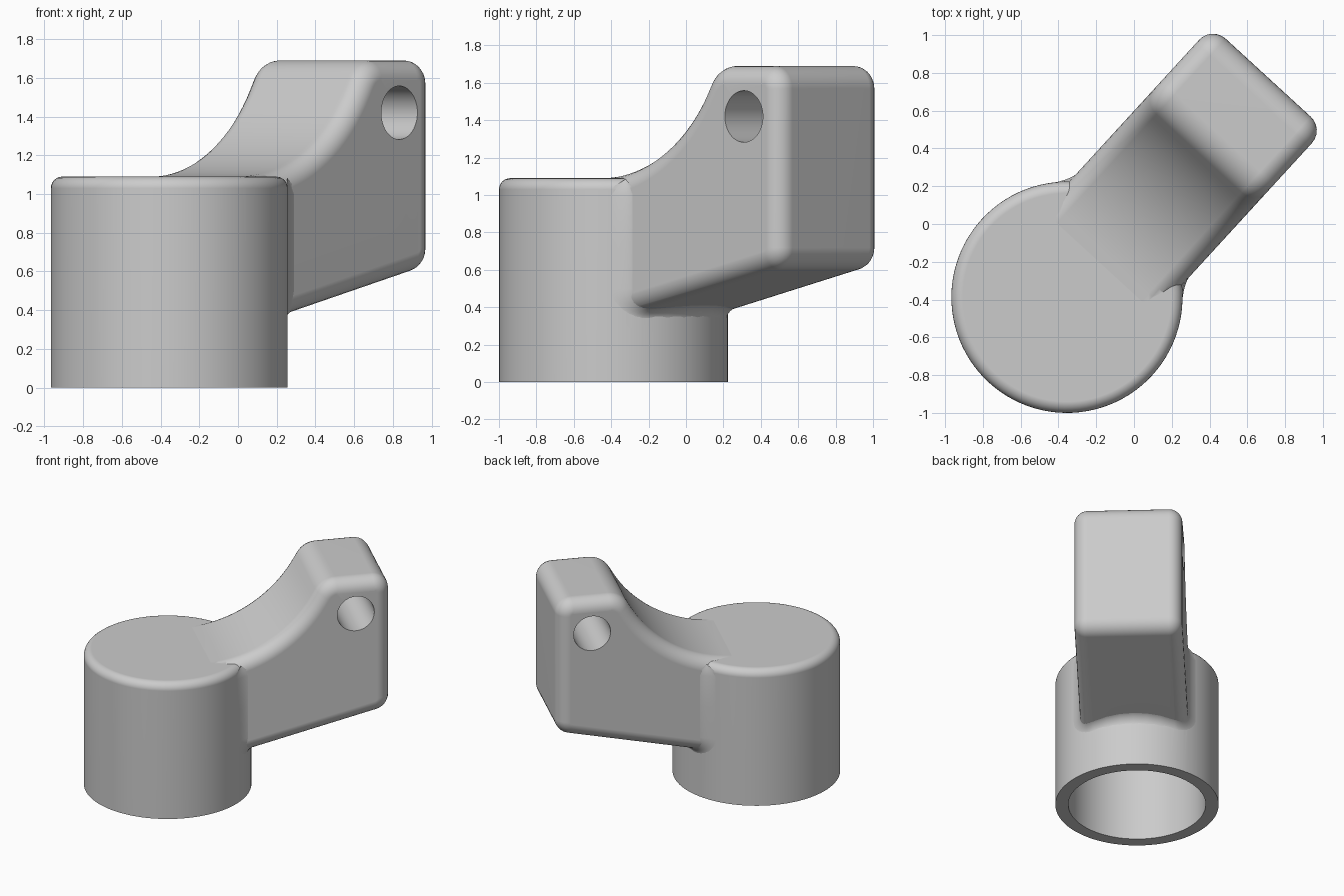
import bpy, bmesh, math
from mathutils import Matrix, Vector

if "Cube" in bpy.data.objects:
    bpy.data.objects.remove(bpy.data.objects["Cube"])

CENTRE = Vector((-0.355, -0.388, 0))      # socket axis
ANGLE = math.radians(47.5)                # heading of the arm
RADIUS, HEIGHT, BORE = 0.612, 1.09, 0.515
HALF, ROUND = 0.405, 0.10                 # arm half width and edge rounding
FRAME = Matrix.Translation(CENTRE) @ Matrix.Rotation(ANGLE, 4, 'Z')

grey = bpy.data.materials.new("plain grey")
grey.use_nodes = True
grey.diffuse_color = (0.6, 0.6, 0.6, 1)
grey.node_tree.nodes["Principled BSDF"].inputs["Base Color"].default_value = (0.6, 0.6, 0.6, 1)


def make(name, bm):
    """Turn a bmesh in the arm's frame (u along, v across) into an object."""
    bmesh.ops.recalc_face_normals(bm, faces=bm.faces)
    mesh = bpy.data.meshes.new(name)
    bm.to_mesh(mesh)
    bm.free()
    mesh.materials.append(grey)
    ob = bpy.data.objects.new(name, mesh)
    bpy.context.collection.objects.link(ob)
    ob.matrix_world = FRAME
    return ob


def loft(bm, rings, closed=True, caps=True):
    rows = [[bm.verts.new(p) for p in ring] for ring in rings]
    for a, b in zip(rows, rows[1:]):
        count = len(a)
        for i in range(count if closed else count - 1):
            j = (i + 1) % count
            bm.faces.new((a[i], a[j], b[j], b[i]))
    if caps:
        bm.faces.new(rows[0])
        bm.faces.new(rows[-1])
    return bm


def circle(r, z, sides=96):
    return [(r * math.cos(i * math.tau / sides), r * math.sin(i * math.tau / sides), z)
            for i in range(sides)]


def rounded(prev, corner, nxt, r, steps=8):
    """Points of a rounded profile corner."""
    a, b = (prev - corner).normalized(), (nxt - corner).normalized()
    half = a.angle(b) / 2
    mid = corner + (a + b).normalized() * r / math.sin(half)
    start = corner + a * r / math.tan(half) - mid
    end = corner + b * r / math.tan(half) - mid
    first = math.atan2(start.y, start.x)
    turn = math.atan2(start.x * end.y - start.y * end.x, start.dot(end))
    angles = [first + turn * i / steps for i in range(steps + 1)]
    return [mid + r * Vector((math.cos(t), math.sin(t))) for t in angles]


def inset(points, d):
    out = []
    for i, p in enumerate(points):
        e1 = (p - points[i - 1]).normalized()
        e2 = (points[(i + 1) % len(points)] - p).normalized()
        n1, n2 = Vector((e1.y, -e1.x)), Vector((e2.y, -e2.x))
        out.append(p + (n1 + n2) / (1 + n1.dot(n2)) * d)
    return out


def underside(u):
    return 0.40 + 0.233 * (u - 0.62)


# Socket with a softened top rim
rim = 0.06
rings = [circle(RADIUS, 0)]
for k in range(7):
    t = k / 6 * math.pi / 2
    rings.append(circle(RADIUS - rim * (1 - math.cos(t)), HEIGHT - rim * (1 - math.sin(t))))
body = make("socket_and_arm", loft(bmesh.new(), rings))

# Arm side profile: scooped top, block end, sloping underside
R, U0, END, TOP = 0.93, 0.20, 1.577, 1.69
sweep = math.radians(60)
profile = [Vector((0.1, 1.03))]
for k in range(1, 19):
    t = sweep * k / 18
    profile.append(Vector((U0 + R * math.sin(t), HEIGHT + R * (1 - math.cos(t)))))
last = profile[-1]
crest = Vector((last.x + (TOP - last.y) / math.tan(sweep), TOP))
top_end, low_end = Vector((END, TOP)), Vector((END, underside(END)))
low_start = Vector((0.1, underside(0.1)))
profile += rounded(last, crest, top_end, 0.17)
profile += rounded(crest, top_end, low_end, 0.12)
profile += rounded(top_end, low_end, low_start, 0.12)
profile.append(low_start)

# Arm: profile stacked across its width, shrinking towards both cheeks
rings = []
for side in (-1, 1):
    for k in range(7):
        t = (6 - k if side < 0 else k) / 6 * math.pi / 2
        v = side * (HALF - ROUND * (1 - math.sin(t)))
        rings.append([(p.x, v, p.y) for p in inset(profile, ROUND * (1 - math.cos(t)))])
arm = make("arm_block", loft(bmesh.new(), rings))

# Cutters: socket bore and cross hole
bore = make("bore_cutter", loft(bmesh.new(), [circle(BORE, -0.1), circle(BORE, 0.9)]))
hole = make("hole_cutter", loft(bmesh.new(), [
    [(1.317 + x, v, 1.42 + y) for x, y, _ in circle(0.138, 0, 48)] for v in (-0.6, 0.6)]))

bpy.context.view_layer.objects.active = body
for tool, op in ((arm, 'UNION'), (bore, 'DIFFERENCE'), (hole, 'DIFFERENCE')):
    mod = body.modifiers.new(tool.name, 'BOOLEAN')
    mod.object, mod.operation, mod.solver = tool, op, 'EXACT'
    bpy.context.view_layer.update()
    bpy.ops.object.modifier_apply(modifier=mod.name)
    bpy.data.objects.remove(tool)

# Fillet skirting the arm where it leaves the socket: (across, height, normal, size)
F, low = 0.07, underside(RADIUS)
path = [(HALF, z, 0, s) for z, s in ((1.085, 0), (1.05, 0.6), (1.0, 1), (0.75, 1))]
for k in range(9):
    t = k / 8 * math.pi / 2
    path.append((HALF - ROUND + ROUND * math.cos(t), low + ROUND - ROUND * math.sin(t), t, 1))
path += [(v, low, math.pi / 2, 1) for v in (0.2, 0.1)]
path += [(0, low, math.pi / 2, 1)] + [(-v, z, math.pi - t, s) for v, z, t, s in reversed(path)]
rings = []
for v, z, t, s in path:
    ring = []
    for k in range(9):
        a = k / 8 * math.pi / 2
        out = F * s * (1 - math.sin(a)) - 0.002
        across = v + out * math.cos(t)
        u = math.sqrt(RADIUS ** 2 - across ** 2) + F * s * (1 - math.cos(a)) - 0.002
        slope = (underside(u) - low) * max(0, math.sin(t))
        ring.append((u, across, z - out * math.sin(t) + slope * math.sin(a)))
    rings.append(ring)
fillet = make("junction_fillet", loft(bmesh.new(), rings, closed=False, caps=False))
if sum((p.normal.x * p.area for p in fillet.data.polygons)) < 0:
    fillet.data.flip_normals()

# Smooth shading with crisp bore and hole edges
for ob in (body, fillet):
    bpy.ops.object.select_all(action='DESELECT')
    ob.select_set(True)
    bpy.context.view_layer.objects.active = ob
    bpy.ops.object.shade_smooth_by_angle(angle=math.radians(35))
weighted = body.modifiers.new("flat face normals", 'WEIGHTED_NORMAL')
weighted.keep_sharp = True
